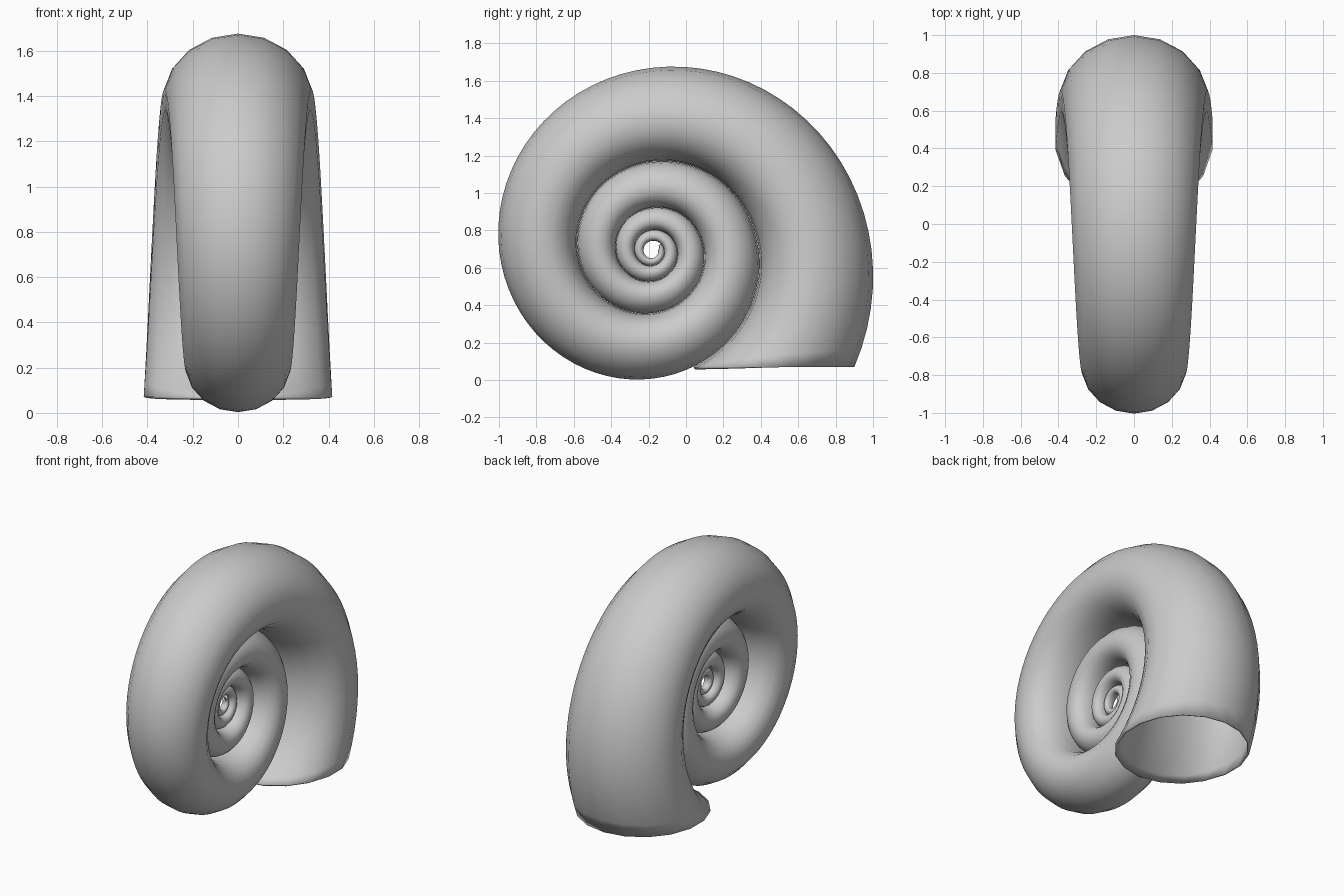
import bpy, bmesh, math

if "Cube" in bpy.data.objects:
    bpy.data.objects.remove(bpy.data.objects["Cube"])

# Logarithmic spiral in the YZ plane
CY, CZ = -0.181, 0.69            # spiral axis
K = math.log(2.06) / (2 * math.pi)   # growth per radian
SIDES, PER_TURN, TURNS = 18, 72, 4.2

# Round mouth lying level at the large end
MOUTH_Y, MOUTH_Z, RX, RY = 0.47, 0.07, 0.423, 0.43


def ring(angle):
    """Mouth circle turned back around the axis and shrunk."""
    s = math.exp(-K * angle)
    ca, sa = math.cos(angle) * s, math.sin(angle) * s
    pts = []
    for i in range(SIDES):
        t = 2 * math.pi * i / SIDES
        dy = MOUTH_Y + RY * math.cos(t) - CY
        dz = MOUTH_Z - CZ
        pts.append((RX * math.sin(t) * s, CY + dy * ca - dz * sa, CZ + dy * sa + dz * ca))
    return pts


# Coiled tube
bm = bmesh.new()
count = int(PER_TURN * TURNS)
rings = [[bm.verts.new(p) for p in ring(2 * math.pi * j / PER_TURN)] for j in range(count + 1)]
for a, b in zip(rings, rings[1:]):
    for i in range(SIDES):
        n = (i + 1) % SIDES
        bm.faces.new((a[i], a[n], b[n], b[i]))
bmesh.ops.recalc_face_normals(bm, faces=bm.faces)
# make sure the outermost face points away from the axis
f = max(bm.faces, key=lambda q: q.calc_center_median().z)
if f.normal.z < 0:
    bmesh.ops.reverse_faces(bm, faces=bm.faces)

mesh = bpy.data.meshes.new("spiral_shell")
bm.to_mesh(mesh)
bm.free()
shell = bpy.data.objects.new("spiral_shell", mesh)
bpy.context.collection.objects.link(shell)

# Smooth shading, then a thin wall growing inwards
bpy.context.view_layer.objects.active = shell
shell.select_set(True)
bpy.ops.object.shade_smooth_by_angle(angle=math.radians(30))
wall = shell.modifiers.new("wall", 'SOLIDIFY')
wall.thickness = 0.015
wall.offset = -1
